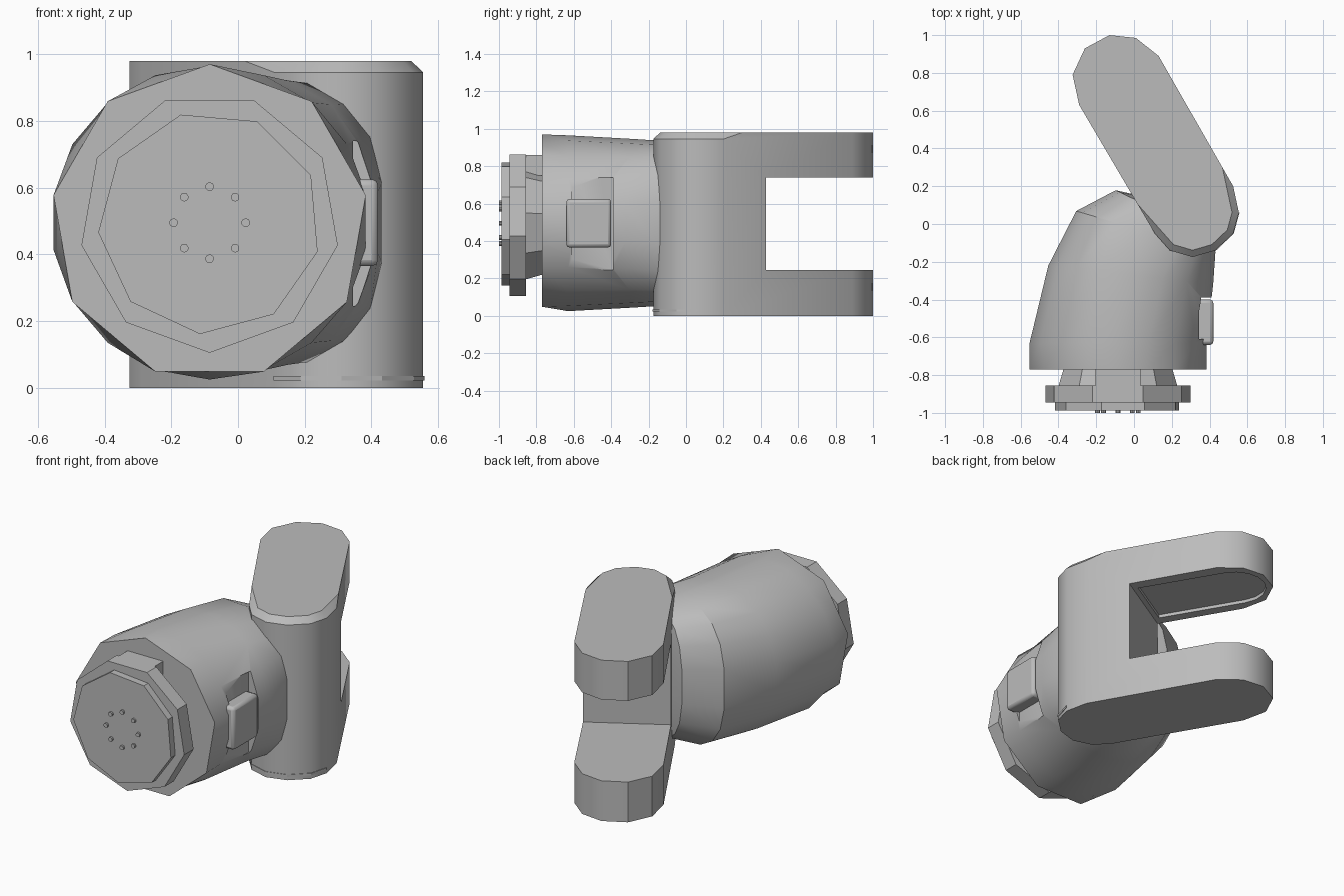
import bpy, bmesh
from math import sin, cos, pi, radians
from mathutils import Vector

old = bpy.data.objects.get("Cube")
if old:
    bpy.data.objects.remove(old, do_unlink=True)

CX, CZ = -0.085, 0.495          # wrist axis

grey = bpy.data.materials.new("light grey")
grey.use_nodes = True
COL = (0.5, 0.5, 0.5, 1)
grey.diffuse_color = COL
grey.node_tree.nodes["Principled BSDF"].inputs["Base Color"].default_value = COL


def loft(name, rings, smooth=None):
    """Skin a list of equal-length vertex rings and cap both ends."""
    bm = bmesh.new()
    vs = [[bm.verts.new(p) for p in ring] for ring in rings]
    n = len(vs[0])
    for a, b in zip(vs, vs[1:]):
        for i in range(n):
            j = (i + 1) % n
            bm.faces.new((a[i], a[j], b[j], b[i]))
    bm.faces.new(vs[0])
    bm.faces.new(vs[-1])
    bmesh.ops.recalc_face_normals(bm, faces=bm.faces)
    mesh = bpy.data.meshes.new(name)
    bm.to_mesh(mesh)
    bm.free()
    mesh.materials.append(grey)
    ob = bpy.data.objects.new(name, mesh)
    bpy.context.collection.objects.link(ob)
    if smooth:
        shade(ob, smooth)
    return ob


def activate(ob):
    bpy.ops.object.select_all(action='DESELECT')
    ob.select_set(True)
    bpy.context.view_layer.objects.active = ob


def shade(ob, angle):
    activate(ob)
    bpy.ops.object.shade_smooth_by_angle(angle=radians(angle))


def prism(name, outline, z0, z1):
    return loft(name, [[(x, y, z) for x, y in outline] for z in (z0, z1)])


def disc(name, r0, y0, r1, y1, n=9, turn=0.0, x=CX, z=CZ):
    """Polygonal disc along y; turn is measured from straight up."""
    angles = [radians(turn) + 2 * pi * i / n for i in range(n)]
    return loft(name, [[(x + r * sin(a), y, z + r * cos(a)) for a in angles]
                       for r, y in ((r0, y0), (r1, y1))])


def box(name, lo, hi, bevel=0):
    outline = [(lo[0], lo[1]), (hi[0], lo[1]), (hi[0], hi[1]), (lo[0], hi[1])]
    ob = prism(name, outline, lo[2], hi[2])
    if bevel:
        m = ob.modifiers.new("bevel", 'BEVEL')
        m.width, m.segments = bevel, 2
    return ob


def cut(ob, cutter):
    m = ob.modifiers.new("cut", 'BOOLEAN')
    m.object, m.operation, m.solver = cutter, 'DIFFERENCE', 'EXACT'
    activate(ob)
    bpy.ops.object.modifier_apply(modifier=m.name)
    bpy.data.objects.remove(cutter, do_unlink=True)


# Fork: a slanted rounded bar, slotted between its two arms
near = Vector((0.335, 0.045))
far = Vector((-0.1, 0.78))
along = (far - near).normalized()
side = Vector((along.y, -along.x))
near_end = [(0.11, -0.05), (0.19, -0.14), (0.31, -0.175), (0.43, -0.14),
            (0.525, -0.05), (0.555, 0.06), (0.525, 0.2)]
far_end = [(0.13, 0.89), (0.01, 0.985), (-0.13, 1.0), (-0.26, 0.93),
           (-0.325, 0.79), (-0.29, 0.63)]
fork = prism("fork", near_end + far_end, 0, 0.98)

# Chamfer the top rim around the round column end
bm = bmesh.new()
bm.from_mesh(fork.data)
rim = [e for e in bm.edges if all(v.co.z > 0.9 and v.co.y < 0.21 for v in e.verts)]
bmesh.ops.bevel(bm, geom=rim, offset=0.035, segments=1, affect='EDGES')
bm.to_mesh(fork.data)
bm.free()

slot_start = near + along * 0.3
slot = [slot_start + side * s + along * t
        for s, t in ((-0.5, 0), (0.5, 0), (0.5, 1.2), (-0.5, 1.2))]
cut(fork, prism("slot_cutter", slot, 0.245, 0.74))

# Shallow recess on the underside of the upper arm
arc = [far + side * 0.18 * cos(a) + along * 0.18 * sin(a)
       for a in (pi * i / 8 for i in range(9))]
start = slot_start + along * 0.03
recess = [start + side * 0.18] + arc + [start - side * 0.18]
cut(fork, prism("recess_cutter", recess, 0.7, 0.76))
shade(fork, 35)

# Thin lip around the foot of the column
lip = [near + (Vector(p) - near) * 1.015 for p in near_end[:6]]
prism("column_lip", lip, 0.022, 0.035)


# Elbow body: rings that turn from the wrist flange into the column
def body_ring(left, right, half, power, nine=False):
    l, r = Vector(left), Vector(right)
    mid, half_w = (l + r) / 2, (r - l) / 2
    pts = []
    for i in range(18):
        a = radians(20 * i)
        k = cos(radians(20)) if nine and i % 2 else 1
        s, c = sin(a) * k, cos(a) * k
        s = abs(s) ** power * (1 if s > 0 else -1)
        c = abs(c) ** power * (1 if c > 0 else -1)
        p = mid + half_w * s
        pts.append((p.x, p.y, CZ + half * c))
    return pts


body = loft("elbow_body", [
    body_ring((-0.56, -0.77), (0.39, -0.77), 0.475, 1, True),
    body_ring((-0.56, -0.63), (0.39, -0.63), 0.47, 1),
    body_ring((-0.46, -0.22), (0.425, -0.32), 0.45, 0.9),
    body_ring((-0.31, 0.07), (0.435, -0.15), 0.435, 0.75),
    body_ring((-0.1, 0.18), (0.42, -0.07), 0.39, 0.75),
    body_ring((-0.01, 0.16), (0.4, -0.02), 0.28, 0.8)])
cut(body, box("pocket_cutter", (0.345, -0.61, 0.245), (0.7, -0.39, 0.74)))
shade(body, 30)

# Side cover standing between the two pockets
cover = box("side_cover", (0.3, -0.64, 0.365), (0.42, -0.4, 0.625), 0.018)
shade(cover, 35)

# Wrist: neck, flange, tool plate and locating tab
disc("wrist_neck", 0.32, -0.86, 0.29, -0.76, turn=0)
disc("wrist_flange", 0.39, -0.945, 0.39, -0.855, turn=20)
disc("tool_plate", 0.335, -0.987, 0.335, -0.94, turn=-15)
box("locating_tab", (CX - 0.12, -0.86, 0.75), (CX + 0.12, -0.76, 0.86))

# Ring of small pins on the tool plate
for i in range(8):
    a = pi * i / 4
    disc("pin_%d" % (i + 1), 0.013, -1.0, 0.013, -0.98, n=10,
         x=CX + 0.108 * sin(a), z=CZ + 0.108 * cos(a))
